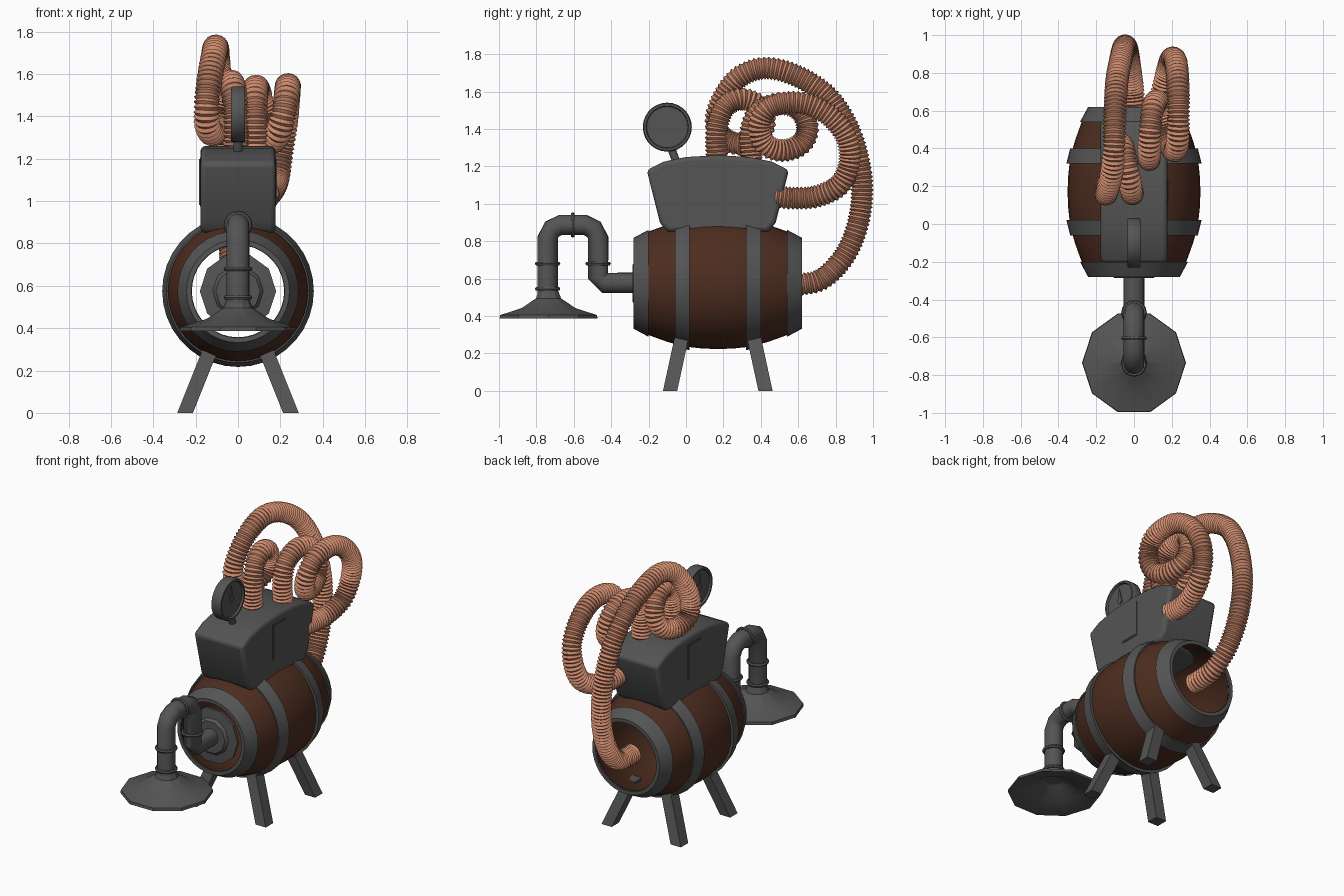
import bpy
import bmesh
from math import sin, cos, tau, radians
from mathutils import Vector, Matrix

if "Cube" in bpy.data.objects:
    bpy.data.objects.remove(bpy.data.objects["Cube"], do_unlink=True)


def material(name, rgb):
    mat = bpy.data.materials.new(name)
    mat.use_nodes = True
    mat.diffuse_color = (*rgb, 1)
    mat.node_tree.nodes["Principled BSDF"].inputs["Base Color"].default_value = (*rgb, 1)
    return mat


STEEL = material("dark steel", (.09, .09, .09))
WOOD = material("stained wood", (.075, .026, .014))
COPPER = material("copper", (.6, .25, .15))

# Local z axis turned to point along world x, y or z
AXES = {"x": Matrix.Rotation(radians(90), 4, "Y"),
        "y": Matrix.Rotation(radians(-90), 4, "X"),
        "z": Matrix.Identity(4)}


def finish(name, bm, mat, smooth=None, bevel=None):
    bmesh.ops.remove_doubles(bm, verts=bm.verts, dist=1e-5)
    bmesh.ops.recalc_face_normals(bm, faces=bm.faces)
    mesh = bpy.data.meshes.new(name)
    bm.to_mesh(mesh)
    bm.free()
    mesh.materials.append(mat)
    obj = bpy.data.objects.new(name, mesh)
    bpy.context.collection.objects.link(obj)
    if bevel:
        mod = obj.modifiers.new("soft edges", "BEVEL")
        mod.width, mod.segments, mod.limit_method = bevel, 3, "ANGLE"
    if smooth:
        bpy.ops.object.select_all(action="DESELECT")
        obj.select_set(True)
        bpy.context.view_layer.objects.active = obj
        bpy.ops.object.shade_smooth_by_angle(angle=radians(smooth))
    return obj


def skin(bm, rings, closed=False):
    """Bridge successive vertex rings with quads."""
    pairs = list(zip(rings, rings[1:]))
    if closed:
        pairs.append((rings[-1], rings[0]))
    for a, b in pairs:
        n = len(a)
        for i in range(n):
            j = (i + 1) % n
            bm.faces.new((a[i], a[j], b[j], b[i]))


def lathe(name, profile, axis, centre, mat, sides=32, closed=False, smooth=35):
    """Spin (radius, distance along axis) points around an axis."""
    bm = bmesh.new()
    rings = [[bm.verts.new((r * cos(tau * i / sides), r * sin(tau * i / sides), t))
              for i in range(sides)] for r, t in profile]
    skin(bm, rings, closed)
    bm.transform(Matrix.Translation(centre) @ AXES[axis])
    return finish(name, bm, mat, smooth)


def prism(name, outline, x0, x1, mat, bevel=None, smooth=None):
    """Extrude a (y, z) outline from x0 to x1."""
    bm = bmesh.new()
    face = bm.faces.new([bm.verts.new((x0, y, z)) for y, z in outline])
    new = bmesh.ops.extrude_face_region(bm, geom=[face])["geom"]
    bmesh.ops.translate(bm, vec=(x1 - x0, 0, 0),
                        verts=[v for v in new if isinstance(v, bmesh.types.BMVert)])
    return finish(name, bm, mat, smooth, bevel)


def sweep(name, path, radii, sides, mat, smooth=40):
    """Tube along a path; the radii are used in turn."""
    bm = bmesh.new()
    path = [Vector(p) for p in path]
    last = len(path) - 1
    rings, old, side = [], None, None
    for k, p in enumerate(path):
        tan = (path[min(k + 1, last)] - path[max(k - 1, 0)]).normalized()
        if old is None:
            side = tan.orthogonal().normalized()
        else:
            side = old.rotation_difference(tan) @ side
        old = tan
        up = tan.cross(side)
        r = radii[k % len(radii)]
        rings.append([bm.verts.new(p + r * (side * cos(tau * i / sides) + up * sin(tau * i / sides)))
                      for i in range(sides)])
    skin(bm, rings)
    bm.faces.new(rings[0])
    bm.faces.new(rings[-1])
    return finish(name, bm, mat, smooth)


def spline(points, step):
    """Evenly spaced points on a smooth curve through the given ones."""
    pts = [Vector(p) for p in points]
    pts = [2 * pts[0] - pts[1]] + pts + [2 * pts[-1] - pts[-2]]
    dense = []
    for a, b, c, d in zip(pts, pts[1:], pts[2:], pts[3:]):
        for i in range(60):
            t = i / 60
            dense.append((2 * b + (c - a) * t + (2 * a - 5 * b + 4 * c - d) * t ** 2
                          + (3 * b - a - 3 * c + d) * t ** 3) / 2)
    out, travelled = [dense[0]], 0
    for p, q in zip(dense, dense[1:]):
        travelled += (q - p).length
        if travelled >= step:
            out.append(q)
            travelled -= step
    return out


# Barrel: open wooden shell with four steel hoops, symmetric about MID
MID, AXIS_Z = .17, .575
barrel_centre = (0, MID, AXIS_Z)
half = [(.24, .44), (.277, .37), (.313, .27), (.338, .18), (.348, .09)]
outer = [(r, -t) for r, t in half] + [(.352, 0)] + half[::-1]
inner = [(r - .022, t) for r, t in reversed(outer)]
lathe("barrel_body", outer + inner, "y", barrel_centre, WOOD, 36, True)
for s, end in ((-1, "front"), (1, "back")):
    rim = [(.22, .44), (.22, .45), (.243, .45), (.286, .37), (.27, .37)]
    hoop = [(.33, .23), (.338, .23), (.358, .15), (.335, .15)]
    for part, shape in (("rim", rim), ("hoop", hoop)):
        lathe(f"barrel_{part}_{end}", [(r, s * t) for r, t in shape],
              "y", barrel_centre, STEEL, 36, True, 25)

# Four splayed legs
for sx, left in ((-1, "right"), (1, "left")):
    for sy, end in ((-1, "front"), (1, "back")):
        bm = bmesh.new()
        bmesh.ops.create_cube(bm, size=1)
        for v in bm.verts:
            top = v.co.z > 0
            v.co = Vector((sx * (.13 if top else .25) + v.co.x * .074,
                           MID + sy * (.19 if top else .255) + v.co.y * .076,
                           .3 if top else 0))
        finish(f"leg_{end}_{left}", bm, STEEL)

# Tank on top of the barrel
tank = [(-.1, .85), (-.14, .9), (-.21, 1.18), (-.12, 1.225), (0, 1.25), (.17, 1.26)]
tank += [(2 * MID - y, z) for y, z in tank[-2::-1]]
prism("tank", tank, -.177, .177, STEEL, .022, 30)


def rectangle(y, z, w, h):
    return [(y - w, z - h), (y + w, z - h), (y + w, z + h), (y - w, z + h)]


for s, side in ((-1, "right"), (1, "left")):
    prism(f"tank_panel_{side}", rectangle(MID, 1.09, .068, .116), s * .17, s * .18, STEEL)
    prism(f"tank_panel_inset_{side}", rectangle(MID, 1.09, .06, .108), s * .17, s * .183, STEEL)

# Pressure gauge with a needle on each face
gauge = [(0, -.022), (.11, -.022), (.114, -.034), (.126, -.034), (.131, -.026)]
gauge += [(r, -t) for r, t in reversed(gauge)]
GY, GZ = -.1, 1.41
lathe("gauge", gauge, "x", (0, GY, GZ), STEEL, 28)
needle = [(GY - .02, GZ - .005), (GY, GZ - .02), (GY + .02, GZ - .005), (GY - .006, GZ + .09)]
for s, side in ((-1, "right"), (1, "left")):
    prism(f"gauge_needle_{side}", needle, s * .02, s * .028, STEEL)
sweep("gauge_stem", [(0, -.05, 1.22), (0, -.08, 1.3)], [.022], 12, STEEL)

# Steam pipe with flange, collars and funnel
lathe("pipe_flange", [(0, -.245), (.18, -.245), (.18, -.262), (.12, -.268), (.105, -.285), (0, -.285)],
      "y", (0, 0, AXIS_Z), STEEL, 10)
RISE, DROP = -.47, -.74
pipe = [(-.26, .577), (-.44, .577), (RISE, .605), (RISE, .82), (-.495, .865), (-.54, .887),
        (-.67, .887), (-.715, .865), (DROP, .82), (DROP, .5)]
sweep("steam_pipe", [(0, y, z) for y, z in pipe], [.055], 14, STEEL)
collar = [(.05, -.009), (.063, -.009), (.068, 0), (.063, .009), (.05, .009)]
for i, (axis, y, z) in enumerate((("z", RISE, .68), ("z", DROP, .68),
                                  ("z", DROP, .545), ("y", -.605, .887))):
    lathe(f"pipe_collar_{i + 1}", collar, axis, (0, y, z), STEEL, 16, True)
lathe("funnel", [(.055, .535), (.07, .495), (.15, .443), (.272, .405), (.275, .387), (.258, .387),
                 (.14, .425), (.05, .475), (0, .475)],
      "z", (0, -.735, 0), STEEL, 10, smooth=20)

# Ribbed copper hoses
long_hose = [(-.01, .165, 1.22), (-.01, .165, 1.4), (-.02, .21, 1.52), (-.035, .3, 1.56),
             (-.055, .39, 1.52), (-.07, .42, 1.43), (-.09, .38, 1.35), (-.12, .28, 1.32),
             (-.145, .19, 1.36), (-.148, .16, 1.45), (-.135, .2, 1.57), (-.115, .29, 1.68),
             (-.105, .43, 1.725), (-.1, .6, 1.68), (-.09, .76, 1.57), (-.07, .87, 1.4),
             (-.055, .93, 1.2), (-.045, .94, 1.03), (-.035, .91, .86), (-.025, .84, .71),
             (-.01, .73, .6), (0, .62, .57), (0, .54, .57)]
looped_hose = [(.08, .35, 1.22), (.08, .345, 1.38), (.08, .39, 1.49), (.085, .5, 1.535),
               (.1, .61, 1.5), (.12, .65, 1.4), (.14, .61, 1.315), (.165, .51, 1.285),
               (.19, .42, 1.32), (.215, .39, 1.41), (.23, .43, 1.5), (.235, .53, 1.54),
               (.235, .66, 1.53), (.23, .78, 1.46), (.22, .86, 1.35), (.2, .875, 1.22),
               (.18, .82, 1.1), (.15, .7, 1.04), (.13, .58, 1.03), (.13, .47, 1.04)]
for name, points in (("long_hose", long_hose), ("looped_hose", looped_hose)):
    sweep(name, spline(points, .011), [.062, .051], 18, COPPER, 30)
